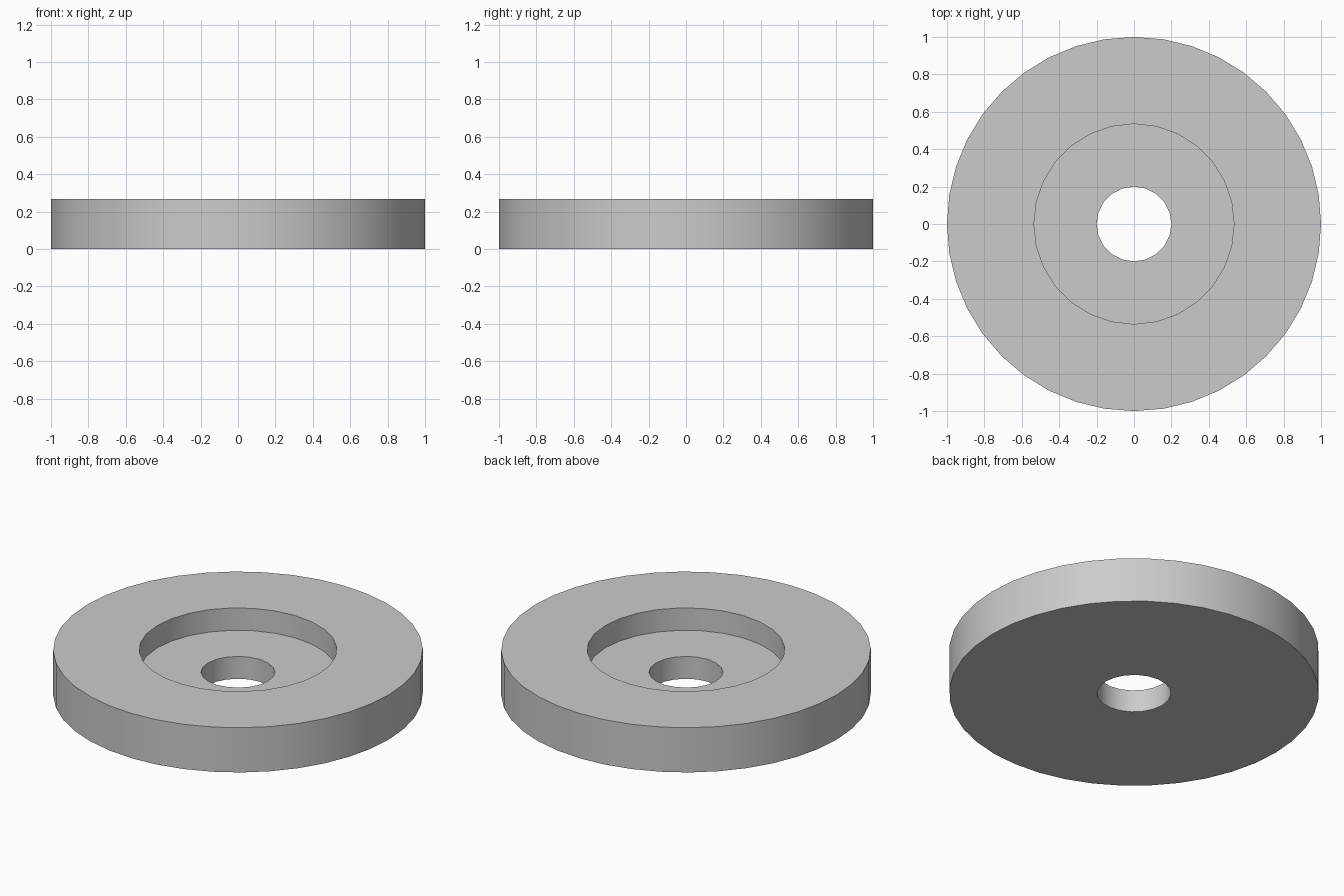
import bpy
import math

cube = bpy.data.objects.get("Cube")
if cube:
    bpy.data.objects.remove(cube, do_unlink=True)

HEIGHT = 0.267
FLOOR = HEIGHT / 2

grey = bpy.data.materials.new("plain_grey")
grey.use_nodes = True
colour = (0.6, 0.6, 0.6, 1)
grey.diffuse_color = colour
grey.node_tree.nodes["Principled BSDF"].inputs["Base Color"].default_value = colour


def cylinder(name, radius, bottom, top, sides):
    bpy.ops.mesh.primitive_cylinder_add(
        vertices=sides, radius=radius, depth=top - bottom,
        location=(0, 0, (top + bottom) / 2))
    obj = bpy.context.object
    obj.name = name
    obj.data.materials.append(grey)
    return obj


# Round washer body
washer = cylinder("counterbored_washer", 1, 0, HEIGHT, 40)

# Wide recess in the top and narrow hole right through
cutters = [
    cylinder("recess_cutter", 0.535, FLOOR, HEIGHT + 0.1, 28),
    cylinder("hole_cutter", 0.2, -0.1, HEIGHT + 0.1, 20),
]
for cutter in cutters:
    cut = washer.modifiers.new(cutter.name, "BOOLEAN")
    cut.operation = "DIFFERENCE"
    cut.solver = "EXACT"
    cut.object = cutter

# Apply the cuts, then remove the cutters
bpy.ops.object.select_all(action="DESELECT")
washer.select_set(True)
bpy.context.view_layer.objects.active = washer
for cutter in cutters:
    bpy.ops.object.modifier_apply(modifier=cutter.name)
    bpy.data.objects.remove(cutter, do_unlink=True)

# Smooth walls with crisp rims
bpy.ops.object.shade_smooth_by_angle(angle=math.radians(30))
